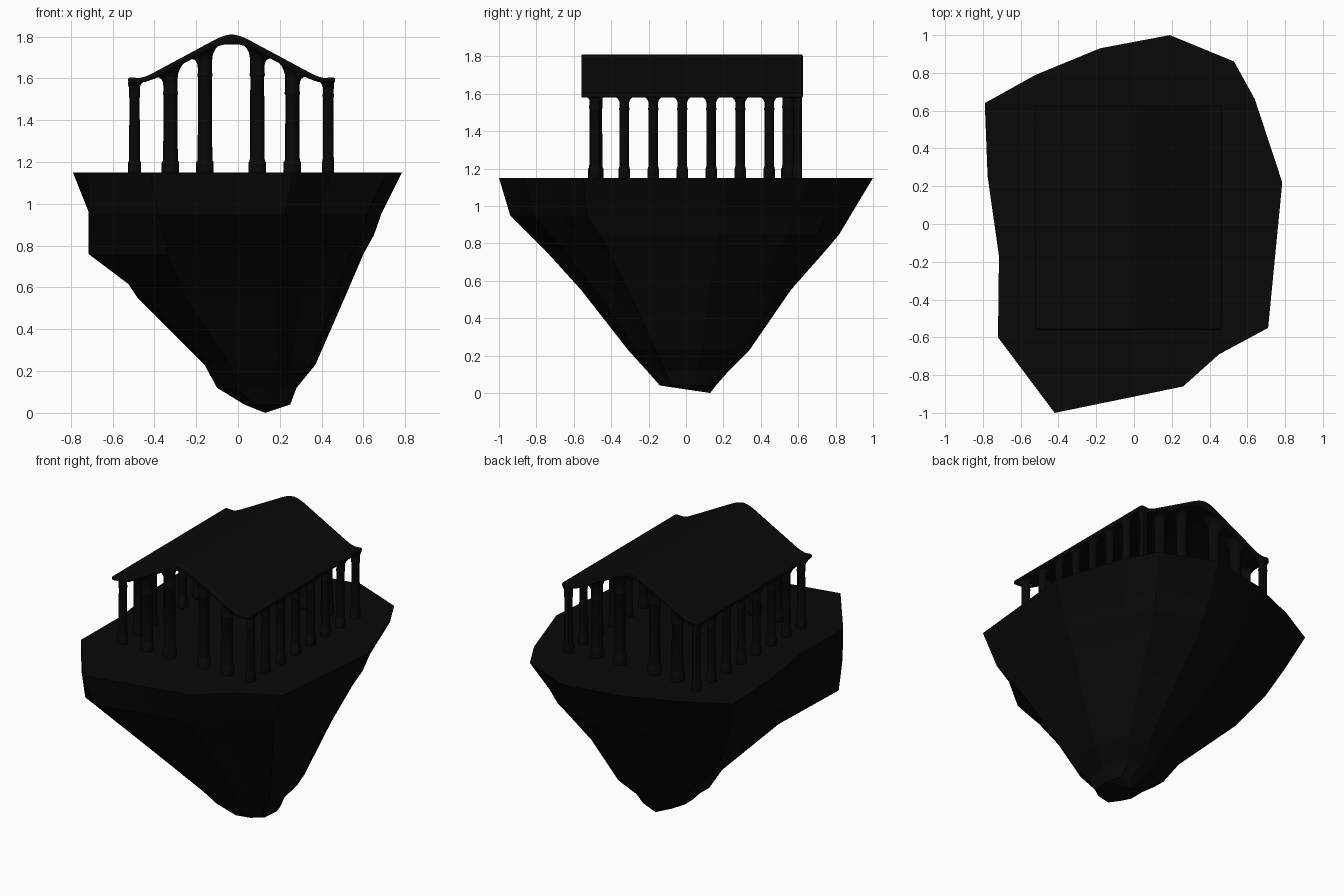
import bpy, bmesh, math

if "Cube" in bpy.data.objects:
    bpy.data.objects.remove(bpy.data.objects["Cube"])

black = bpy.data.materials.new("near_black_stone")
black.diffuse_color = (0.0025, 0.0025, 0.0025, 1)
black.use_nodes = True
black.node_tree.nodes["Principled BSDF"].inputs["Base Color"].default_value = black.diffuse_color

CX = -0.03                    # temple centre line
EAVE = (-0.525, 0.46)         # roof extent in x


def finish(name, bm, smooth=False):
    bmesh.ops.recalc_face_normals(bm, faces=bm.faces)
    me = bpy.data.meshes.new(name)
    bm.to_mesh(me)
    bm.free()
    ob = bpy.data.objects.new(name, me)
    bpy.context.collection.objects.link(ob)
    me.materials.append(black)
    if smooth:
        bpy.ops.object.select_all(action='DESELECT')
        ob.select_set(True)
        bpy.context.view_layer.objects.active = ob
        bpy.ops.object.shade_smooth_by_angle(angle=math.radians(35))
    return ob


def bridge(bm, a, b):
    n = len(a)
    for i in range(n):
        bm.faces.new((a[i], a[(i + 1) % n], b[(i + 1) % n], b[i]))


# Floating rock: the top outline is fitted into shrinking bounds at each level
outline = [(-0.79, 0.64), (-0.775, 0.25), (-0.715, -0.17), (-0.72, -0.60),
           (-0.42, -1.0), (-0.03, -0.92), (0.26, -0.86), (0.45, -0.69),
           (0.71, -0.55), (0.785, 0.22), (0.64, 0.66), (0.53, 0.86),
           (0.19, 1.0), (-0.18, 0.93), (-0.52, 0.79)]
levels = [  # z, x min, x max, y min, y max
    (1.15, -0.79, 0.785, -1.0, 1.0),
    (0.95, -0.71, 0.685, -0.94, 0.88),
    (0.85, -0.66, 0.65, -0.84, 0.82),
    (0.76, -0.62, 0.60, -0.75, 0.745),
    (0.55, -0.48, 0.51, -0.56, 0.56),
    (0.23, -0.16, 0.37, -0.31, 0.34),
    (0.12, -0.10, 0.28, -0.21, 0.23),
    (0.04, 0.03, 0.25, -0.14, 0.16)]
spur = {0.95: (-0.715, -0.60), 0.85: (-0.715, -0.58), 0.76: (-0.715, -0.56)}  # overhang
bm = bmesh.new()
prev = None
for z, x0, x1, y0, y1 in levels:
    ring = []
    for i, (x, y) in enumerate(outline):
        px = x0 + (x + 0.79) / 1.575 * (x1 - x0)
        py = y0 + (y + 1.0) / 2.0 * (y1 - y0)
        if i == 3 and z in spur:
            px, py = spur[z]
        ring.append(bm.verts.new((px, py, z)))
    if prev:
        bridge(bm, prev, ring)
    else:
        bm.faces.new(ring)
    prev = ring
tip = bm.verts.new((0.13, 0.13, 0))
for i in range(len(prev)):
    bm.faces.new((prev[i], prev[(i + 1) % len(prev)], tip))
finish("floating_rock", bm)

# Roof: thin gabled shell with a rounded ridge and flat eaves
top = [(0, 1.81), (0.02, 1.808), (0.05, 1.799), (0.08, 1.785), (0.38, 1.624),
       (0.41, 1.610), (0.44, 1.602), (0.495, 1.605)]
under = [(0, 1.763), (0.04, 1.761), (0.08, 1.750), (0.37, 1.598),
         (0.41, 1.584), (0.495, 1.578)]


def underside(x):
    d = min(abs(x - CX), 0.495)
    for (d0, z0), (d1, z1) in zip(under, under[1:]):
        if d <= d1:
            return z0 + (z1 - z0) * (d - d0) / (d1 - d0)
    return under[-1][1]


def mirrored(points):
    return [(CX - d, z) for d, z in reversed(points)] + [(CX + d, z) for d, z in points[1:]]


bm = bmesh.new()
loop = mirrored(top) + mirrored(under)[::-1]
ends = [[bm.verts.new((x, y, z)) for x, z in loop] for y in (-0.56, 0.625)]
bridge(bm, *ends)
for e in ends:
    bm.faces.new(e)
roof = finish("roof", bm, True)
mod = roof.modifiers.new("soft_edges", 'BEVEL')
mod.width = 0.009
mod.segments = 2
mod.limit_method = 'ANGLE'
mod.angle_limit = math.radians(50)


# Columns: base drum, shaft, and a flared capital that follows the roof slope
base = [(0.031, 1.15), (0.031, 1.198), (0.027, 1.206), (0.026, 1.22)]


def column(name, x, y, flare, girth):
    bm = bmesh.new()
    n = 20
    rings = []

    def ring(r, height):
        vs = []
        for k in range(n):
            a = 2 * math.pi * k / n
            vx = min(max(x + girth * r * math.cos(a), EAVE[0]), EAVE[1])
            vy = min(max(y + girth * r * math.sin(a), -0.55), 0.62)
            vs.append(bm.verts.new((vx, vy, height(vx))))
        if rings:
            bridge(bm, rings[-1], vs)
        rings.append(vs)

    for r, z in base:
        ring(r, lambda vx, z=z: z)
    neck = underside(x) - flare * 2.0
    for r, dz in ((0.0245, 0), (0.027, 0.006), (0.027, 0.014), (0.0255, 0.02)):
        ring(r, lambda vx, z=neck + dz: z)
    # quarter-circle flare into the roof
    for s in range(6):
        a = math.pi / 2 * s / 5
        r = 0.0255 + 0.032 * (1 - math.cos(a))
        ring(r, lambda vx, d=flare * (1 - math.sin(a)): underside(vx) - d + 0.004)
    bm.faces.new(rings[0])
    bm.faces.new(rings[-1])
    finish(name, bm, True)


# slim side rows of eight
for side, x in (("left", -0.495), ("right", 0.432)):
    for i in range(8):
        column(f"{side}_column_{i + 1}", x, -0.485 + 0.155 * i, 0.036, 1.0)

# thicker inner columns of the front and back rows
for row, y in (("front", -0.482), ("back", 0.55)):
    for i, x in enumerate((-0.323, -0.158, 0.092, 0.26)):
        column(f"{row}_column_{i + 1}", x, y, 0.06, 1.35)
